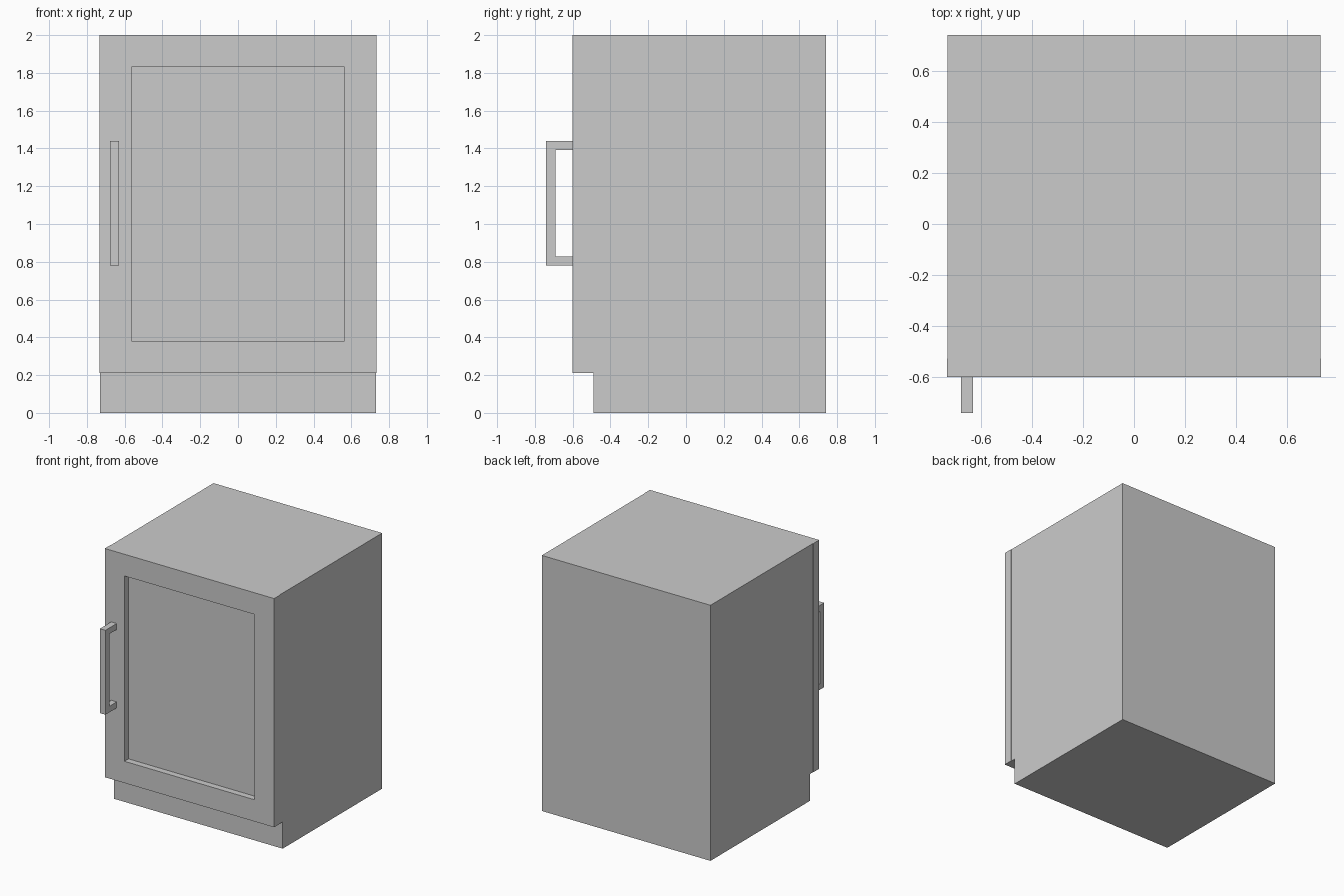
import bpy, bmesh

if "Cube" in bpy.data.objects:
    bpy.data.objects.remove(bpy.data.objects["Cube"])


def extrude_loops(name, outer, axis, start, end, inner=None):
    """Extrude a 2D outline along x or y; an inner outline of equal length makes a hole."""
    bm = bmesh.new()

    def ring(points, d):
        return [bm.verts.new((d, a, b) if axis == 'x' else (a, d, b)) for a, b in points]

    n = len(outer)
    o0, o1 = ring(outer, start), ring(outer, end)
    if inner:
        i0, i1 = ring(inner, start), ring(inner, end)
    else:
        bm.faces.new(o0)
        bm.faces.new(o1)
    for k in range(n):
        j = (k + 1) % n
        bm.faces.new((o0[k], o0[j], o1[j], o1[k]))
        if inner:
            bm.faces.new((i0[k], i0[j], i1[j], i1[k]))
            bm.faces.new((o0[k], o0[j], i0[j], i0[k]))
            bm.faces.new((o1[k], o1[j], i1[j], i1[k]))
    bmesh.ops.recalc_face_normals(bm, faces=bm.faces)
    mesh = bpy.data.meshes.new(name)
    bm.to_mesh(mesh)
    bm.free()
    obj = bpy.data.objects.new(name, mesh)
    bpy.context.collection.objects.link(obj)
    return obj


def rect(a0, a1, b0, b1):
    return [(a0, b0), (a1, b0), (a1, b1), (a0, b1)]


# Cabinet body with recessed toe kick (side profile in y, z)
side = [(-0.49, 0), (0.74, 0), (0.74, 2), (-0.528, 2), (-0.528, 0.21), (-0.49, 0.21)]
extrude_loops("cabinet_body", side, 'x', -0.73, 0.73)

# Door frame around the window opening
opening = rect(-0.563, 0.563, 0.38, 1.83)
extrude_loops("door_frame", rect(-0.733, 0.733, 0.21, 2), 'y', -0.60, -0.528, opening)

# Window pane set back in the frame
extrude_loops("window_pane", opening, 'y', -0.55, -0.53)

# Square bar handle (C-shaped side profile in y, z)
grip = [(-0.60, 0.78), (-0.60, 0.827), (-0.69, 0.827), (-0.69, 1.393),
        (-0.60, 1.393), (-0.60, 1.44), (-0.74, 1.44), (-0.74, 0.78)]
extrude_loops("door_handle", grip, 'x', -0.678, -0.63)
